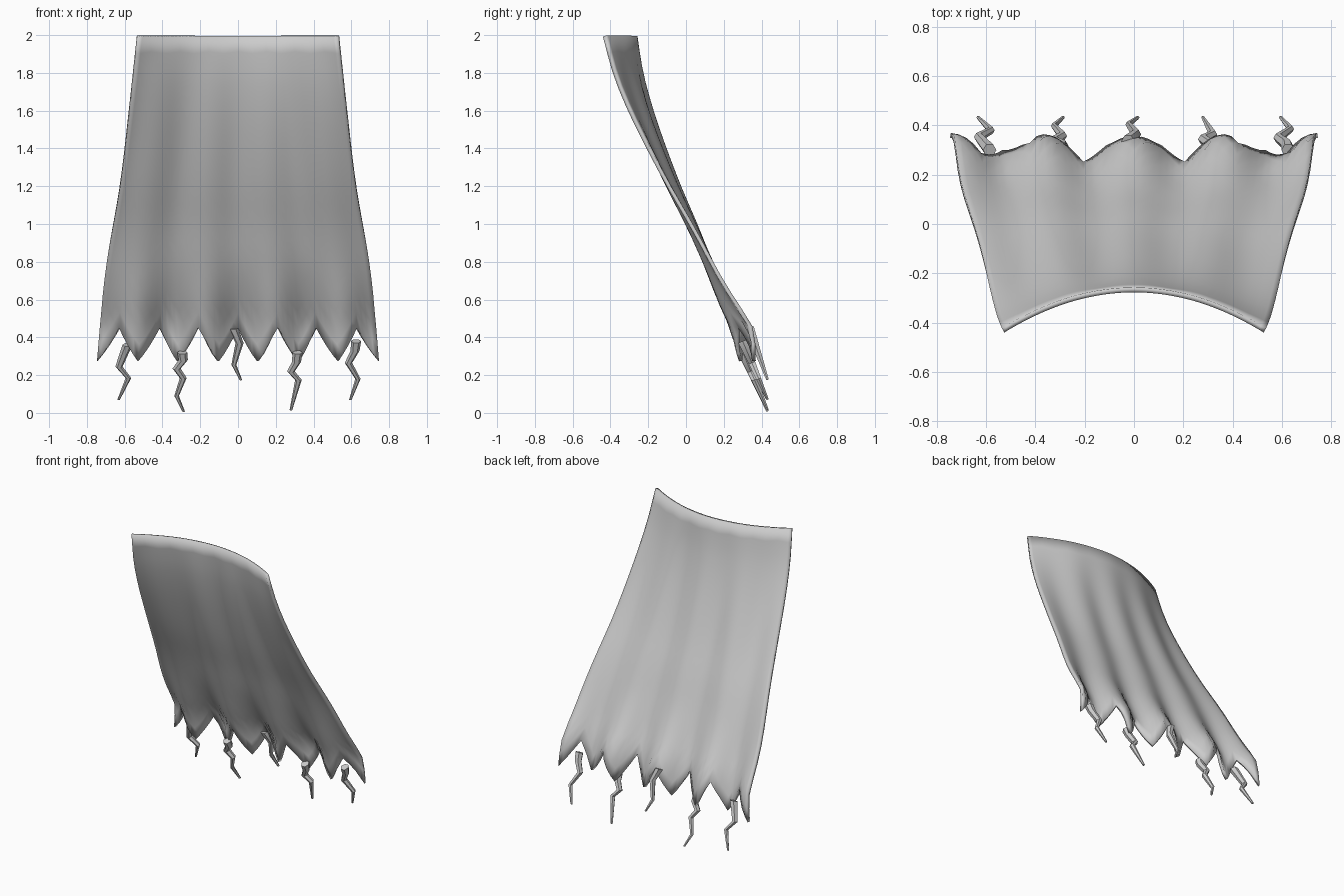
import bpy, bmesh, math

if "Cube" in bpy.data.objects:
    bpy.data.objects.remove(bpy.data.objects["Cube"])

cloth = bpy.data.materials.new("grey cloth")
cloth.diffuse_color = (0.6, 0.6, 0.6, 1)
cloth.use_nodes = True
cloth.node_tree.nodes["Principled BSDF"].inputs["Base Color"].default_value = cloth.diffuse_color


def curve(keys, z):
    """Smooth (Catmull-Rom) value at height z from (z, value) keys, top to bottom."""
    n = len(keys)
    i = 0
    while i < n - 2 and z < keys[i + 1][0]:
        i += 1
    (z0, a), (z1, b) = keys[i], keys[i + 1]
    h = z1 - z0

    def slope(k):
        lo, hi = max(k - 1, 0), min(k + 1, n - 1)
        return (keys[hi][1] - keys[lo][1]) / (keys[hi][0] - keys[lo][0])
    t = (z - z0) / h
    return ((2*t**3 - 3*t*t + 1) * a + (t**3 - 2*t*t + t) * h * slope(i)
            + (3*t*t - 2*t**3) * b + (t**3 - t*t) * h * slope(i + 1))


# Cape profile by height: half width, centre depth, side bow, fold depth
WIDTH = [(2, .53), (1.6, .575), (1.2, .625), (.76, .70), (.27, .745)]
DEPTH = [(2, -.268), (1.8, -.24), (1.6, -.19), (1.4, -.125), (1.2, -.05),
         (1, .035), (.8, .115), (.6, .21), (.45, .29), (.27, .32)]
BOW = [(2, -.165), (1.7, -.13), (1.4, -.085), (1, -.025), (.8, 0), (.27, .005)]
FOLD = [(2, 0), (1.4, .012), (.8, .018), (.6, .035), (.45, .05), (.27, .035)]


def add_object(name, bm):
    bmesh.ops.recalc_face_normals(bm, faces=bm.faces)
    me = bpy.data.meshes.new(name)
    for f in bm.faces:
        f.smooth = True
    bm.to_mesh(me)
    bm.free()
    me.materials.append(cloth)
    ob = bpy.data.objects.new(name, me)
    bpy.context.collection.objects.link(ob)
    return ob


# Cape sheet with a toothed hem: seven notches between eight points
TEETH, PER, ROWS = 7, 8, 19
bm = bmesh.new()
grid = []
for c in range(TEETH * PER + 1):
    u = 2 * c / (TEETH * PER) - 1
    phase = (c % PER) / PER
    hem = .275 + .18 * (1 - abs(2 * phase - 1)) ** 1.15
    col = []
    for r in range(ROWS + 1):
        z = 1.995 + (hem - 1.995) * r / ROWS
        y = (curve(DEPTH, z) + curve(BOW, z) * u * u
             + curve(FOLD, z) * math.cos(4 * math.pi * u))
        col.append(bm.verts.new((u * curve(WIDTH, z), y, z)))
    grid.append(col)
for a, b in zip(grid, grid[1:]):
    for r in range(ROWS):
        bm.faces.new((a[r], a[r + 1], b[r + 1], b[r]))
cape = add_object("cape", bm)
solid = cape.modifiers.new("thickness", 'SOLIDIFY')
solid.thickness = .02
solid.offset = 0


# Crooked torn threads hanging under the hem
def thread(name, path, y0, y1, sides=6):
    bm = bmesh.new()
    rings = []
    top, low = path[0][1], path[-1][1]
    for x, z in path:
        k = (top - z) / (top - low)
        rad = .027 - .02 * k
        y = y0 + (y1 - y0) * k
        rings.append([bm.verts.new((x + rad * math.cos(a), y + rad * math.sin(a),
                                    z + .4 * rad * math.sin(a)))
                      for a in (2 * math.pi * i / sides for i in range(sides))])
    for a, b in zip(rings, rings[1:]):
        for i in range(sides):
            j = (i + 1) % sides
            bm.faces.new((a[i], a[j], b[j], b[i]))
    bm.faces.new(rings[0])
    bm.faces.new(rings[-1])
    ob = add_object(name, bm)
    ob.data.set_sharp_from_angle(angle=math.radians(40))


PATHS = [
    [(-.585, .36), (-.605, .31), (-.63, .245), (-.58, .185), (-.632, .07)],
    [(-.295, .32), (-.29, .28), (-.325, .235), (-.29, .185), (-.325, .09), (-.288, .008)],
    [(-.025, .45), (.008, .37), (-.022, .255), (.015, .175)],
    [(.315, .32), (.31, .27), (.28, .22), (.32, .175), (.28, .015)],
    [(.625, .38), (.62, .33), (.585, .265), (.635, .18), (.595, .07)],
]
STARTS = [.30, .30, .335, .30, .30]
for i, (path, y0) in enumerate(zip(PATHS, STARTS)):
    thread(f"torn_thread_{i + 1}", path, y0, .432)
